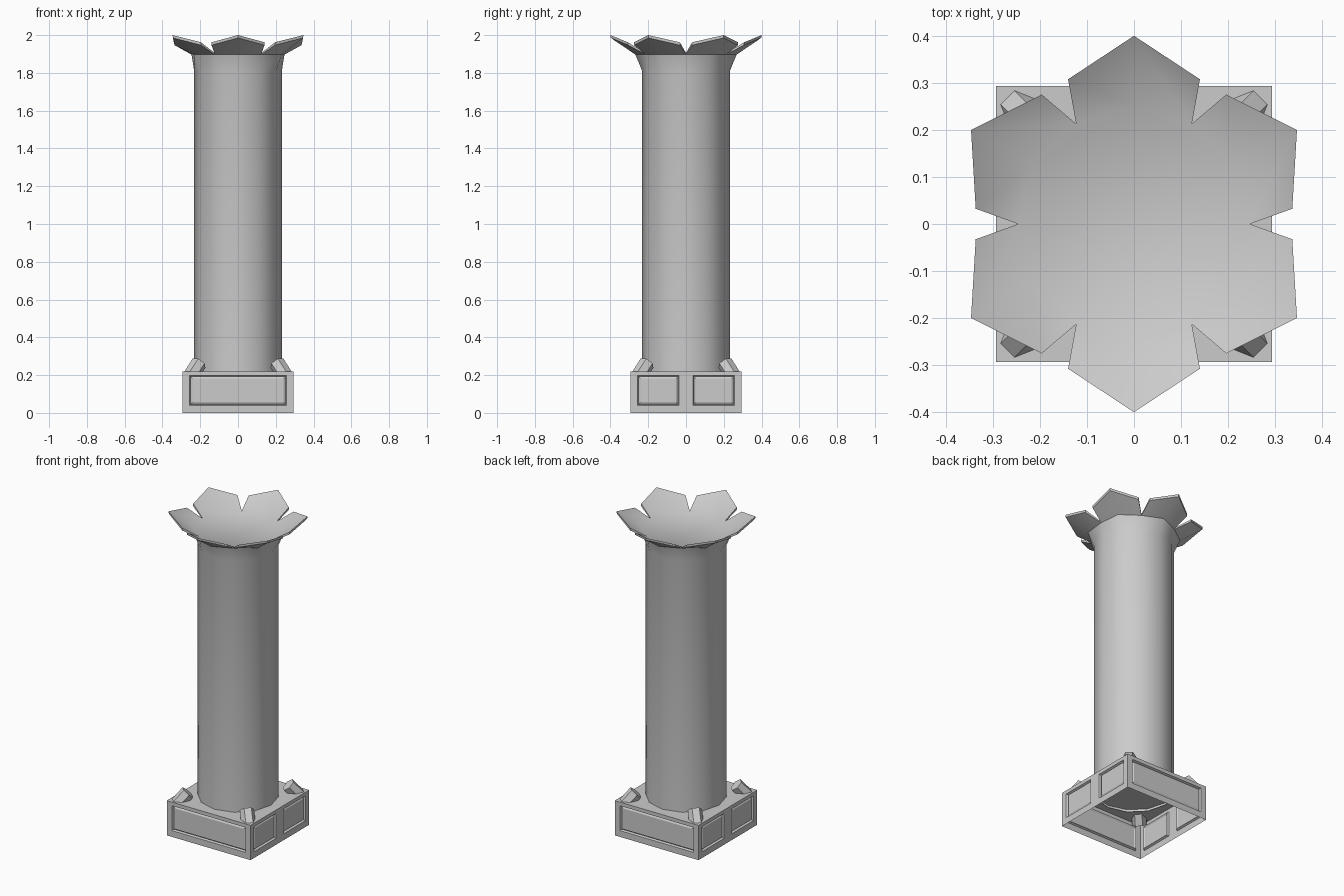
import bpy, bmesh, math
from mathutils import Vector, Matrix

if "Cube" in bpy.data.objects:
    bpy.data.objects.remove(bpy.data.objects["Cube"])


def finish(bm, name, smooth=None):
    me = bpy.data.meshes.new(name)
    bm.to_mesh(me)
    bm.free()
    ob = bpy.data.objects.new(name, me)
    bpy.context.collection.objects.link(ob)
    if smooth:
        bpy.ops.object.select_all(action='DESELECT')
        ob.select_set(True)
        bpy.context.view_layer.objects.active = ob
        bpy.ops.object.shade_smooth_by_angle(angle=math.radians(smooth))
    return ob


# Plinth: open-bottomed box, one panel front and back, two on each side
H, TOP = 0.293, 0.22
bm = bmesh.new()
panels = []
zs = [0, 0.04, 0.197, TOP]
for k in range(4):
    rot = Matrix.Rotation(k * math.pi / 2, 4, 'Z')
    us = [-H, -0.257, 0.257, H] if k % 2 == 0 else [-H, -0.257, -0.037, 0.037, 0.257, H]
    grid = [[bm.verts.new(rot @ Vector((u, -H, z))) for u in us] for z in zs]
    for j in range(3):
        for i in range(len(us) - 1):
            f = bm.faces.new((grid[j][i], grid[j][i + 1], grid[j + 1][i + 1], grid[j + 1][i]))
            if j == 1 and i % 2 == 1:
                panels.append(f)
bm.faces.new([bm.verts.new((x * H, y * H, TOP)) for x, y in ((-1, -1), (1, -1), (1, 1), (-1, 1))])
bm.normal_update()
bmesh.ops.inset_individual(bm, faces=panels, thickness=0.008, depth=-0.012)
bm.normal_update()
bmesh.ops.inset_individual(bm, faces=panels, thickness=0.013, depth=0.006)
bmesh.ops.remove_doubles(bm, verts=bm.verts, dist=1e-5)
finish(bm, "plinth")

# Column: twelve-sided shaft flaring into six thick petals around a flat cap
bm = bmesh.new()


def polar(r, deg, z):
    a = math.radians(deg)
    return bm.verts.new((r * math.cos(a), r * math.sin(a), z))


def ring(r_notch, r_mid, z):
    return [polar(r_mid if i % 2 else r_notch, i * 30, z) for i in range(12)]


foot = ring(0.232, 0.232, 0.205)
neck = ring(0.232, 0.232, 1.81)
under = ring(0.246, 0.268, 1.897)
cap = ring(0.246, 0.25, 1.905)
for lo, hi in ((foot, neck), (neck, under)):
    for i in range(12):
        j = (i + 1) % 12
        bm.faces.new((lo[i], lo[j], hi[j], hi[i]))
bm.faces.new(cap)
for p in range(6):
    n0, m, n1 = 2 * p, 2 * p + 1, (2 * p + 2) % 12
    c = m * 30
    top = [polar(0.338, c - 24.5, 1.962), polar(0.4, c, 2.0), polar(0.338, c + 24.5, 1.962)]
    low = [polar(0.338, c - 24.5, 1.947), polar(0.398, c, 1.985), polar(0.338, c + 24.5, 1.947)]
    bm.faces.new((cap[n0], top[0], top[1], cap[m]))
    bm.faces.new((cap[m], top[1], top[2], cap[n1]))
    bm.faces.new((under[m], low[1], low[0], under[n0]))
    bm.faces.new((under[n1], low[2], low[1], under[m]))
    outer_top = [cap[n0]] + top + [cap[n1]]
    outer_low = [under[n0]] + low + [under[n1]]
    for i in range(4):
        bm.faces.new((outer_low[i], outer_low[i + 1], outer_top[i + 1], outer_top[i]))
bmesh.ops.recalc_face_normals(bm, faces=bm.faces)
finish(bm, "column", 42)

# Corner spurs: hexagonal pegs leaning in from the plinth corners
TILT, LENGTH = math.radians(42), 0.095
for k in range(4):
    bm = bmesh.new()
    bmesh.ops.create_cone(bm, cap_ends=True, segments=6, radius1=0.042, radius2=0.042, depth=LENGTH,
                          matrix=Matrix.Translation((0, 0, -LENGTH / 2)) @ Matrix.Rotation(math.pi / 6, 4, 'Z'))
    # turn so that a flat side faces outward along +x
    n = max((f.normal for f in bm.faces if abs(f.normal.z) < 0.5), key=lambda v: v.x)
    turn = -math.atan2(n.y, n.x)
    m = (Matrix.Rotation(math.pi / 4 + k * math.pi / 2, 4, 'Z') @ Matrix.Translation((0.292, 0, 0.263))
         @ Matrix.Rotation(-TILT, 4, 'Y') @ Matrix.Rotation(turn, 4, 'Z'))
    bm.transform(m)
    finish(bm, f"corner_spur_{k + 1}")
